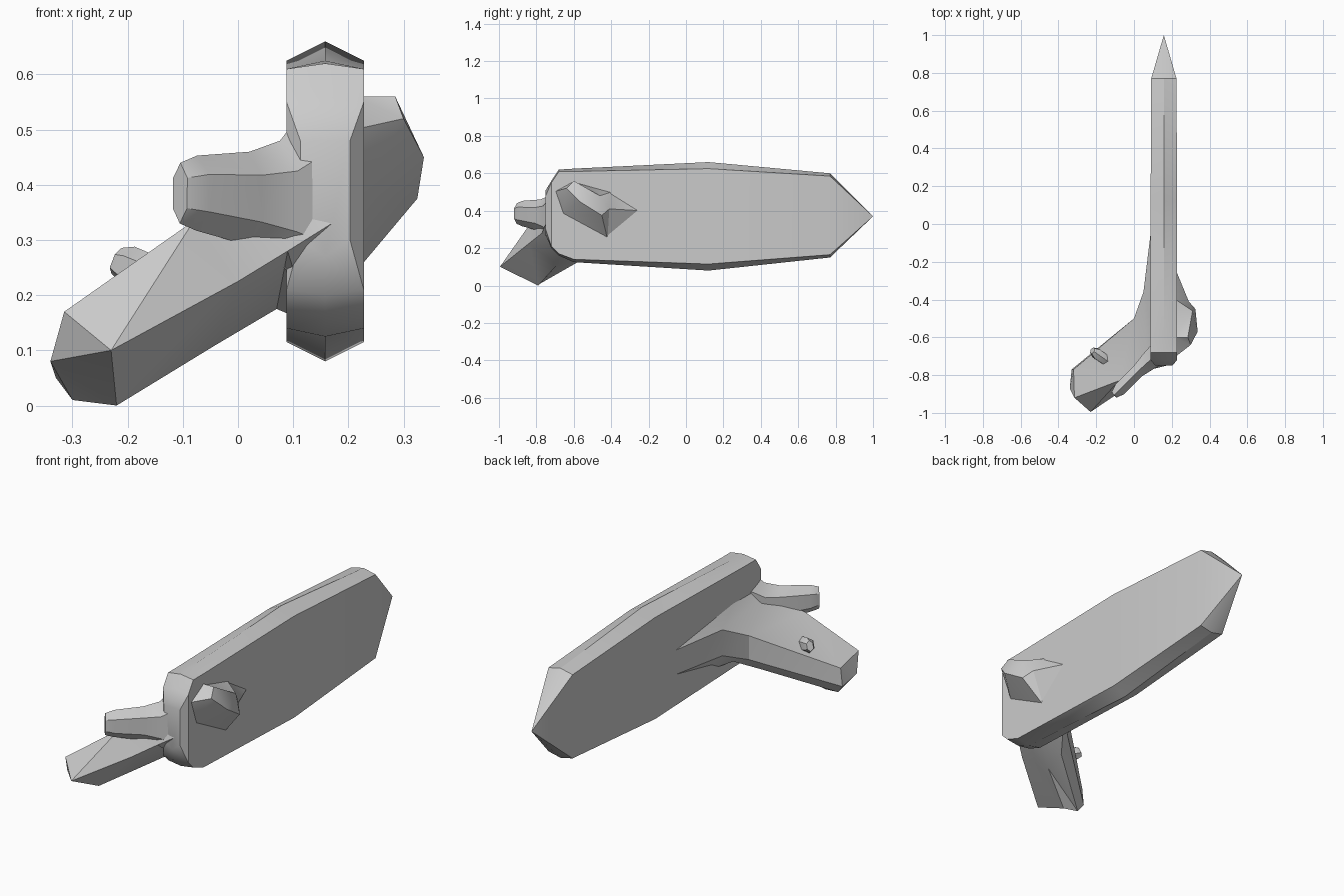
import bpy
import bmesh
from math import cos, sin, pi, radians
from mathutils import Vector

cube = bpy.data.objects.get("Cube")
if cube:
    bpy.data.objects.remove(cube, do_unlink=True)

# One plain grey for every part
grey = bpy.data.materials.new("plain_grey")
grey.use_nodes = True
colour = (0.6, 0.6, 0.6, 1)
grey.diffuse_color = colour
grey.node_tree.nodes["Principled BSDF"].inputs["Base Color"].default_value = colour


def loft(name, rings, start=None, end=None):
    """Skin rings of equal length; optional points close the two ends."""
    bm = bmesh.new()
    loops = [[bm.verts.new(point) for point in ring] for ring in rings]
    count = len(loops[0])
    for near, far in zip(loops, loops[1:]):
        for i in range(count):
            j = (i + 1) % count
            bm.faces.new((near[i], near[j], far[j], far[i]))
    for loop, tip in ((loops[0], start), (loops[-1], end)):
        if tip is None:
            bm.faces.new(loop)
        else:
            apex = bm.verts.new(tip)
            for i in range(count):
                bm.faces.new((loop[i], loop[(i + 1) % count], apex))
    bmesh.ops.triangulate(bm, faces=[f for f in bm.faces if len(f.verts) > 3])
    bmesh.ops.recalc_face_normals(bm, faces=bm.faces)
    mesh = bpy.data.meshes.new(name)
    bm.to_mesh(mesh)
    bm.free()
    mesh.materials.append(grey)
    part = bpy.data.objects.new(name, mesh)
    bpy.context.collection.objects.link(part)
    bpy.ops.object.select_all(action="DESELECT")
    bpy.context.view_layer.objects.active = part
    part.select_set(True)
    bpy.ops.object.shade_smooth_by_angle(angle=radians(30))
    return part


def tube(name, stations, sides=6):
    """Faceted tube through stations of centre, half width and half height."""
    centres = [Vector(station[0]) for station in stations]
    along = (centres[-1] - centres[0]).normalized()
    across = along.cross(Vector((0, 0, 1))).normalized()
    upward = across.cross(along)
    rings = []
    for centre, (_, wide, high) in zip(centres, stations):
        ring = []
        for i in range(sides):
            angle = 2 * pi * (i + 0.5) / sides
            ring.append(centre + across * wide * cos(angle) + upward * high * sin(angle))
        rings.append(ring)
    return loft(name, rings)


# Long slab with ridged top and bottom, pointed at the back
middle = 0.158


def slab_ring(y, low, high, half, bevel):
    left, right = middle - half, middle + half
    return [(middle, y, high), (right, y, high - bevel), (right, y, low + bevel),
            (middle, y, low), (left, y, low + bevel), (left, y, high - bevel)]


slab_sections = [
    (-0.75, 0.27, 0.51, 0.045, 0.03),
    (-0.72, 0.2, 0.56, 0.07, 0.01),
    (-0.68, 0.16, 0.62, 0.07, 0.01),
    (-0.6, 0.125, 0.625, 0.07, 0.015),
    (0.12, 0.08, 0.66, 0.07, 0.035),
    (0.77, 0.15, 0.6, 0.067, 0.015),
]
loft("main_slab", [slab_ring(*section) for section in slab_sections],
     end=(middle, 1, 0.37))

# Thick angular branch, flaring where it joins the slab
branch_tip = [(-0.315, -0.92, 0.17), (-0.23, -0.995, 0.1), (-0.22, -0.79, 0),
              (-0.3, -0.78, 0.01), (-0.33, -0.77, 0.05), (-0.32, -0.77, 0.14)]
branch_middle = [(-0.08, -0.83, 0.335), (0, -0.84, 0.225), (-0.04, -0.69, 0.11),
                 (-0.02, -0.57, 0.13), (0, -0.5, 0.2), (0, -0.5, 0.32)]
branch_root = [(0.07, -0.73, 0.42), (0.09, -0.77, 0.28), (0.07, -0.6, 0.175),
               (0.06, -0.46, 0.19), (0.05, -0.36, 0.26), (0.05, -0.36, 0.39)]
branch_flare = [(0.14, -0.69, 0.55), (0.17, -0.75, 0.33), (0.13, -0.6, 0.15),
                (0.12, -0.3, 0.18), (0.1, 0.05, 0.28), (0.1, 0.05, 0.4)]
loft("large_branch", [branch_tip, branch_middle, branch_root, branch_flare],
     start=(-0.34, -0.87, 0.08))

# Flattened stub on the left side of the slab
stub_root = [(0.21, -0.71, 0.5), (0.21, -0.6, 0.56), (0.22, -0.4, 0.5),
             (0.22, -0.24, 0.4), (0.22, -0.42, 0.25), (0.22, -0.66, 0.38)]
stub_end = [(0.3, -0.64, 0.52), (0.285, -0.6, 0.56), (0.31, -0.46, 0.48),
            (0.29, -0.41, 0.41), (0.325, -0.45, 0.375), (0.337, -0.57, 0.45)]
loft("side_stub", [stub_root, stub_end])

# Narrow upright branch at the front
tube("upper_branch", [
    ((-0.105, -0.905, 0.385), 0.022, 0.055),
    ((-0.075, -0.875, 0.385), 0.04, 0.068),
    ((0.02, -0.78, 0.375), 0.04, 0.085),
    ((0.075, -0.73, 0.37), 0.055, 0.11),
    ((0.15, -0.67, 0.38), 0.075, 0.2),
])

# Small knob on top of the large branch
tube("branch_knob", [
    ((-0.22, -0.67, 0.262), 0.018, 0.026),
    ((-0.2, -0.685, 0.255), 0.032, 0.036),
    ((-0.15, -0.72, 0.235), 0.03, 0.035),
    ((-0.1, -0.74, 0.2), 0.04, 0.05),
])
